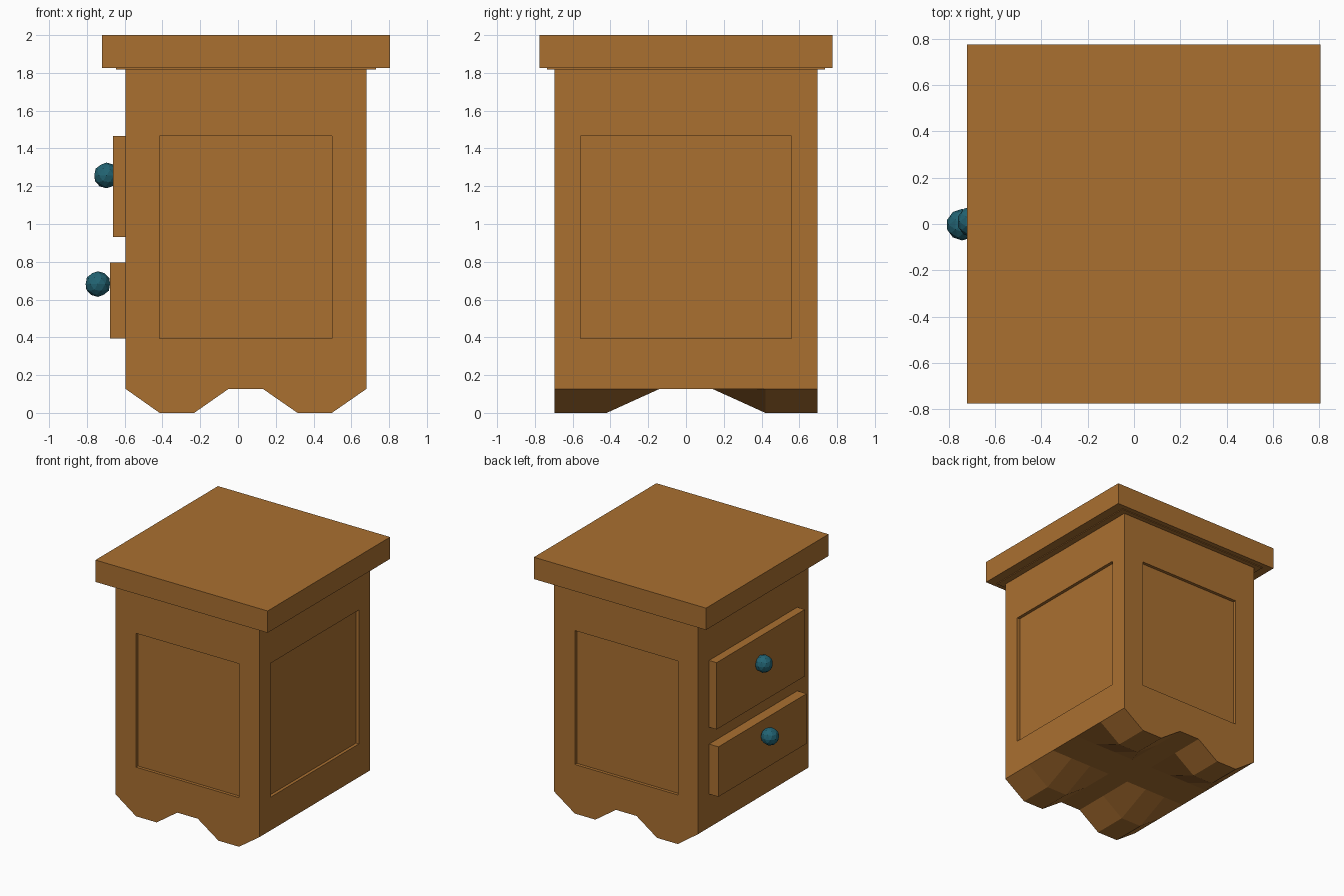
import bpy, bmesh
from mathutils import Vector

if "Cube" in bpy.data.objects:
    bpy.data.objects.remove(bpy.data.objects["Cube"])


def material(name, rgb):
    m = bpy.data.materials.new(name)
    m.diffuse_color = (*rgb, 1)
    m.use_nodes = True
    m.node_tree.nodes["Principled BSDF"].inputs["Base Color"].default_value = m.diffuse_color
    return m


wood = material("warm wood", (0.40, 0.16, 0.03))
teal = material("dark teal", (0.016, 0.125, 0.17))


def finish(bm, name, mat):
    bmesh.ops.recalc_face_normals(bm, faces=bm.faces)
    me = bpy.data.meshes.new(name)
    bm.to_mesh(me)
    bm.free()
    me.materials.append(mat)
    ob = bpy.data.objects.new(name, me)
    bpy.context.collection.objects.link(ob)
    return ob


def box_bm(x0, x1, y0, y1, z0, z1):
    bm = bmesh.new()
    bmesh.ops.create_cube(bm, size=1)
    for v in bm.verts:
        v.co = Vector((x1 if v.co.x > 0 else x0,
                       y1 if v.co.y > 0 else y0,
                       z1 if v.co.z > 0 else z0))
    bm.normal_update()
    return bm


def snap(v, mid, lo, hi):
    return hi if v > mid else lo


X0, X1, Y0, Y1 = -0.595, 0.68, -0.697, 0.697
RIM, TOP = 0.127, 1.825
PX, PY, PZ = (-0.415, 0.497), (-0.558, 0.558), (0.393, 1.465)

# Cabinet body with recessed panels on front, back and right
bm = box_bm(X0, X1, Y0, Y1, RIM, TOP)
panels = [f for f in bm.faces if abs(f.normal.y) > 0.9 or f.normal.x > 0.9]
bmesh.ops.delete(bm, geom=[f for f in bm.faces if f.normal.z < -0.9], context='FACES_ONLY')
for f in panels:
    n = f.normal.copy()
    bmesh.ops.inset_individual(bm, faces=[f], thickness=0.1)
    for v in f.verts:
        v.co.z = snap(v.co.z, 0.9, *PZ)
        if abs(n.y) > 0.9:
            v.co.x = snap(v.co.x, 0, *PX)
        else:
            v.co.y = snap(v.co.y, 0, *PY)
    bmesh.ops.inset_individual(bm, faces=[f], thickness=0.0)
    for v in f.verts:
        v.co -= n * 0.025
finish(bm, "cabinet_body", wood)

# Scalloped base: underside grid pulled down into four feet
xs = [X0, -0.415, -0.232, -0.05, 0.132, 0.315, 0.497, X1]
ys = [Y0, -0.42, -0.14, 0.14, 0.42, Y1]
bm = bmesh.new()
grid = [[bm.verts.new((x, y, 0 if i in (1, 2, 5, 6) and abs(y) > 0.3 else RIM))
         for i, x in enumerate(xs)] for y in ys]
for a, b in zip(grid, grid[1:]):
    for i in range(len(xs) - 1):
        bm.faces.new((a[i], b[i], b[i + 1], a[i + 1]))
for row in (grid[0], grid[-1]):
    for i in (0, 4):
        bm.faces.new(row[i:i + 4])
finish(bm, "scalloped_base", wood)

# Table top with a thin moulding underneath
finish(box_bm(-0.72, 0.805, -0.775, 0.775, TOP, 2.0), "table_top", wood)
finish(box_bm(-0.645, 0.73, -0.735, 0.735, 1.819, TOP + 0.002), "top_moulding", wood)

# Drawers and faceted knobs on the left side
for name, x, z0, z1, knob in (
        ("upper", -0.662, 0.93, 1.465, (-0.696, 0.01, 1.257)),
        ("lower", -0.678, 0.395, 0.795, (-0.742, -0.003, 0.682))):
    finish(box_bm(x, X0 + 0.01, *PY, z0, z1), name + "_drawer", wood)
    bm = bmesh.new()
    bmesh.ops.create_icosphere(bm, subdivisions=2, radius=0.068)
    ob = finish(bm, name + "_knob", teal)
    ob.location = knob
